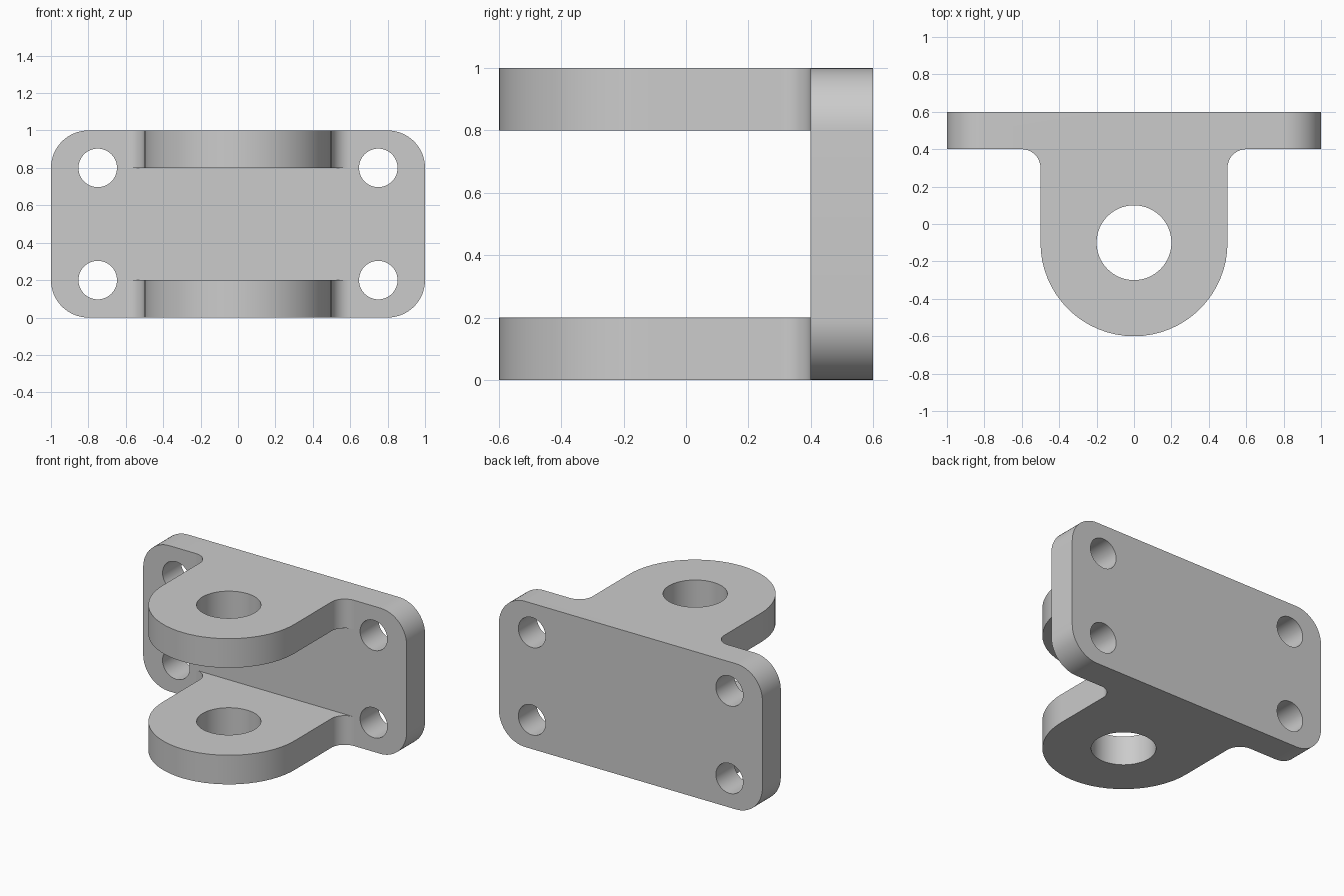
import bpy
import bmesh
from math import cos, sin, pi, radians
from mathutils import Matrix, Vector

default = bpy.data.objects.get("Cube")
if default:
    bpy.data.objects.remove(default, do_unlink=True)

metal = bpy.data.materials.new("light_grey_metal")
metal.use_nodes = True
grey = (0.6, 0.6, 0.6, 1)
metal.diffuse_color = grey
metal.node_tree.nodes["Principled BSDF"].inputs["Base Color"].default_value = grey

SEGMENTS = 64
UPRIGHT = Matrix.Rotation(pi / 2, 4, "X")  # profile y becomes z, depth runs to -y


def arc(cx, cy, radius, start, end):
    """Points along an arc, angles in degrees."""
    steps = max(2, round(abs(end - start) / 360 * SEGMENTS))
    angles = [radians(start + (end - start) * i / steps) for i in range(steps + 1)]
    return [(cx + radius * cos(a), cy + radius * sin(a)) for a in angles]


def extrude(name, profile, depth, matrix):
    """Solid made by extruding a closed profile along its normal."""
    bm = bmesh.new()
    face = bm.faces.new([bm.verts.new((x, y, 0)) for x, y in profile])
    result = bmesh.ops.extrude_face_region(bm, geom=[face], use_keep_orig=True)
    top = [v for v in result["geom"] if isinstance(v, bmesh.types.BMVert)]
    bmesh.ops.translate(bm, vec=Vector((0, 0, depth)), verts=top)
    bmesh.ops.recalc_face_normals(bm, faces=bm.faces)
    bm.transform(matrix)
    mesh = bpy.data.meshes.new(name)
    bm.to_mesh(mesh)
    bm.free()
    mesh.materials.append(metal)
    obj = bpy.data.objects.new(name, mesh)
    bpy.context.collection.objects.link(obj)
    return obj


def combine(target, part, operation):
    """Apply a boolean with the part, then discard the part."""
    mod = target.modifiers.new(part.name, "BOOLEAN")
    mod.operation = operation
    mod.solver = "EXACT"
    mod.object = part
    bpy.context.view_layer.objects.active = target
    bpy.ops.object.modifier_apply(modifier=mod.name)
    bpy.data.objects.remove(part, do_unlink=True)


# Mounting plate with rounded corners
corners = [(0.8, 0.8, 0), (-0.8, 0.8, 90), (-0.8, 0.2, 180), (0.8, 0.2, 270)]
plate_profile = []
for x, z, start in corners:
    plate_profile += arc(x, z, 0.2, start, start + 90)
bracket = extrude("clevis_bracket", plate_profile, 0.2,
                  Matrix.Translation((0, 0.6, 0)) @ UPRIGHT)

# Two round-ended lugs, filleted into the plate
lug_profile = (arc(0, -0.1, 0.5, 180, 360)
               + arc(0.6, 0.3, 0.1, 180, 90) + [(0.6, 0.5), (-0.6, 0.5)]
               + arc(-0.6, 0.3, 0.1, 90, 0))
for name, z in (("lower_lug", 0), ("upper_lug", 0.8)):
    combine(bracket, extrude(name, lug_profile, 0.2, Matrix.Translation((0, 0, z))), "UNION")

# Pin hole through both lugs
pin = arc(0, -0.1, 0.2, 0, 360)[:-1]
combine(bracket, extrude("pin_hole", pin, 1.4, Matrix.Translation((0, 0, -0.2))), "DIFFERENCE")

# Four bolt holes through the plate
for x in (-0.75, 0.75):
    for z in (0.2, 0.8):
        bolt = arc(x, z, 0.103, 0, 360)[:-1]
        cutter = extrude("bolt_hole", bolt, 0.4, Matrix.Translation((0, 0.7, 0)) @ UPRIGHT)
        combine(bracket, cutter, "DIFFERENCE")

# Smooth curved walls, crisp edges
bpy.ops.object.select_all(action="DESELECT")
bracket.select_set(True)
bpy.context.view_layer.objects.active = bracket
bpy.ops.object.shade_smooth_by_angle(angle=radians(30))
